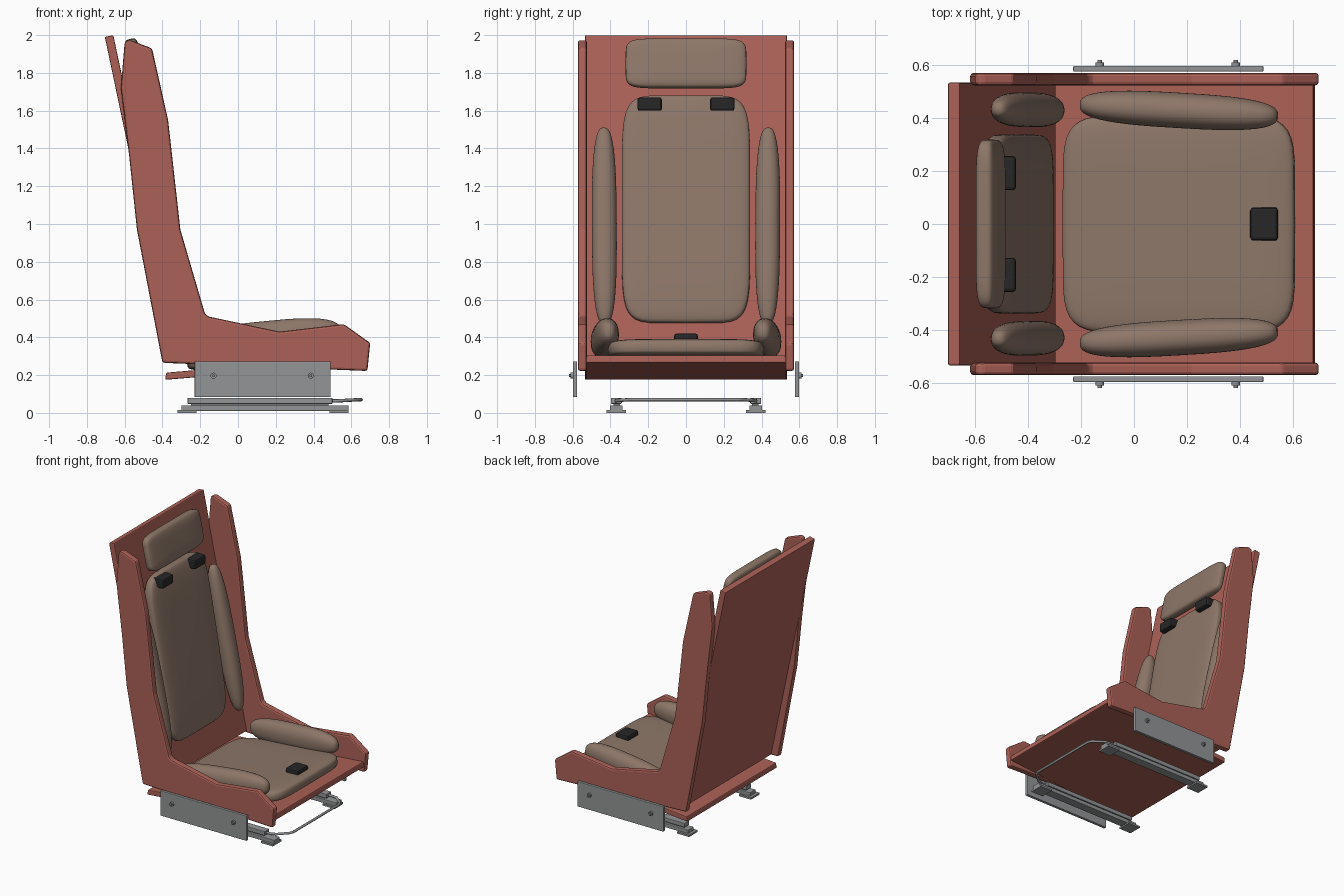
import bpy, bmesh
from math import copysign
from mathutils import Vector, Matrix

if "Cube" in bpy.data.objects:
    bpy.data.objects.remove(bpy.data.objects["Cube"], do_unlink=True)


def material(name, rgb):
    m = bpy.data.materials.new(name)
    m.use_nodes = True
    m.diffuse_color = (*rgb, 1)
    bsdf = next(n for n in m.node_tree.nodes if n.type == 'BSDF_PRINCIPLED')
    bsdf.inputs["Base Color"].default_value = (*rgb, 1)
    return m


RED = material("brick red", (0.41, 0.12, 0.095))
BROWN = material("taupe padding", (0.27, 0.185, 0.14))
GREY = material("steel grey", (0.29, 0.3, 0.305))
BLACK = material("black plastic", (0.02, 0.02, 0.02))


def finish(name, bm, mat, bevel=0, smooth=False):
    bmesh.ops.recalc_face_normals(bm, faces=bm.faces)
    me = bpy.data.meshes.new(name)
    bm.to_mesh(me)
    bm.free()
    me.materials.append(mat)
    for p in me.polygons:
        p.use_smooth = smooth
    ob = bpy.data.objects.new(name, me)
    bpy.context.collection.objects.link(ob)
    if bevel:
        mod = ob.modifiers.new("edge_rounding", 'BEVEL')
        mod.width, mod.segments = bevel, 2
    return ob


def plate(name, profile, y0, y1, mat, bevel=0):
    """Extrude an x-z profile from y0 to y1."""
    bm = bmesh.new()
    face = bm.faces.new([bm.verts.new((x, y0, z)) for x, z in profile])
    new = bmesh.ops.extrude_face_region(bm, geom=[face])["geom"]
    verts = [v for v in new if isinstance(v, bmesh.types.BMVert)]
    bmesh.ops.translate(bm, verts=verts, vec=(0, y1 - y0, 0))
    return finish(name, bm, mat, bevel)


def box(name, x, y, z, mat, bevel=0):
    return plate(name, [(x[0], z[0]), (x[1], z[0]), (x[1], z[1]), (x[0], z[1])],
                 y[0], y[1], mat, bevel)


def power(v, e):
    return copysign(abs(v) ** e, v)


def cushion(name, start, end, half_width, half_thick, edge, corner, bolster=False):
    """Superellipsoid from start to end; bolsters have their poles at the ends."""
    a, b = Vector(start), Vector(end)
    length = (b - a) / 2
    along = length.normalized()
    side = Vector((0, 1, 0))
    side = (side - along * side.dot(along)).normalized()
    normal = along.cross(side)
    bm = bmesh.new()
    bmesh.ops.create_uvsphere(bm, u_segments=40, v_segments=24, radius=1)
    for v in bm.verts:
        r = (v.co.x ** 2 + v.co.y ** 2) ** 0.5
        c, s = (v.co.x / r, v.co.y / r) if r > 1e-5 else (0, 0)
        ring = r ** edge
        p, q = ring * power(c, corner), ring * power(s, corner)
        w = power(v.co.z, edge)
        if bolster:
            p, q, w = w, q, p
        v.co = (a + b) / 2 + length * p + side * half_width * q + normal * half_thick * w
    return finish(name, bm, BROWN, smooth=True)


def cylinder(name, centre, radius, depth, mat):
    bm = bmesh.new()
    bmesh.ops.create_cone(bm, cap_ends=True, segments=16, radius1=radius, radius2=radius,
                          depth=depth, matrix=Matrix.Translation(centre)
                          @ Matrix.Rotation(1.5708, 4, 'X'))
    return finish(name, bm, mat)


# Shell: back, base and the two tall sides
plate("back_panel", [(-0.705, 1.99), (-0.66, 2.0), (-0.295, 0.275), (-0.342, 0.265)],
      -0.535, 0.535, RED, 0.006)
plate("seat_base", [(-0.385, 0.175), (0.685, 0.265), (0.68, 0.305), (-0.38, 0.213)],
      -0.535, 0.535, RED, 0.006)
SIDE = [(-0.4, 0.265), (-0.535, 0.97), (-0.575, 1.35), (-0.62, 1.72), (-0.6, 1.965),
        (-0.575, 1.975), (-0.455, 1.93), (-0.37, 1.55), (-0.305, 0.97), (-0.175, 0.525),
        (-0.155, 0.51), (0.22, 0.43), (0.56, 0.47), (0.7, 0.37), (0.685, 0.222)]

# Padding on the centre line
cushion("headrest", (-0.515, 0, 1.72), (-0.57, 0, 1.98), 0.32, 0.04, 0.5, 0.3)
cushion("backrest_cushion", (-0.335, 0, 0.475), (-0.545, 0, 1.68), 0.34, 0.05, 0.42, 0.3)
cushion("seat_cushion", (-0.27, 0, 0.265), (0.61, 0, 0.352), 0.415, 0.052, 0.42, 0.3)
box("seat_belt_slot", (0.44, 0.545), (-0.063, 0.063), (0.365, 0.42), BLACK, 0.012)

# Paired parts
for tag, s in (("left", 1), ("right", -1)):
    def ys(a, b):
        return sorted((s * a, s * b))

    plate(tag + "_side_panel", SIDE, *ys(0.525, 0.572), RED, 0.012)
    cushion(tag + "_back_bolster", (-0.29, s * 0.43, 0.47), (-0.515, s * 0.435, 1.51),
            0.066, 0.062, 0.7, 0.9, True)
    cushion(tag + "_thigh_bolster", (-0.205, s * 0.452, 0.36), (0.545, s * 0.408, 0.432),
            0.067, 0.092, 0.7, 0.9, True)
    box(tag + "_shoulder_belt_slot", (-0.54, -0.447), ys(0.128, 0.257), (1.6, 1.67),
        BLACK, 0.012)

    # Side mounting bracket with bolts
    box(tag + "_bracket", (-0.23, 0.49), ys(0.577, 0.599), (0.083, 0.272), GREY, 0.004)
    for end, x in (("rear", -0.13), ("front", 0.385)):
        cylinder(f"{tag}_{end}_bolt", (x, s * 0.603, 0.197), 0.016, 0.018, GREY)
        cylinder(f"{tag}_{end}_bolt_tip", (x, s * 0.612, 0.197), 0.008, 0.016, GREY)

    # Sliding rail: feet, lower channel and upper slider
    for end, x in (("rear", -0.32), ("front", 0.485)):
        box(f"{tag}_{end}_foot", (x, x + 0.1), ys(0.318, 0.42), (0, 0.014), GREY)
    box(tag + "_lower_rail", (-0.3, 0.585), ys(0.335, 0.403), (0.01, 0.04), GREY, 0.004)
    box(tag + "_rail_core", (-0.25, 0.48), ys(0.35, 0.385), (0.035, 0.055), GREY)
    box(tag + "_upper_rail", (-0.267, 0.5), ys(0.34, 0.397), (0.048, 0.08), GREY, 0.004)

# Bent adjustment bar joining the rails
curve = bpy.data.curves.new("adjustment_bar", 'CURVE')
curve.dimensions = '3D'
curve.bevel_depth, curve.bevel_resolution = 0.009, 2
half = [(0.44, 0.37, 0.062), (0.53, 0.37, 0.064), (0.57, 0.36, 0.066),
        (0.64, 0.3, 0.07), (0.652, 0.27, 0.07)]
path = half + [(x, -y, z) for x, y, z in reversed(half)]
spline = curve.splines.new('POLY')
spline.points.add(len(path) - 1)
for point, co in zip(spline.points, path):
    point.co = (*co, 1)
curve.use_fill_caps = True
curve.materials.append(GREY)
bpy.context.collection.objects.link(bpy.data.objects.new("adjustment_bar", curve))
